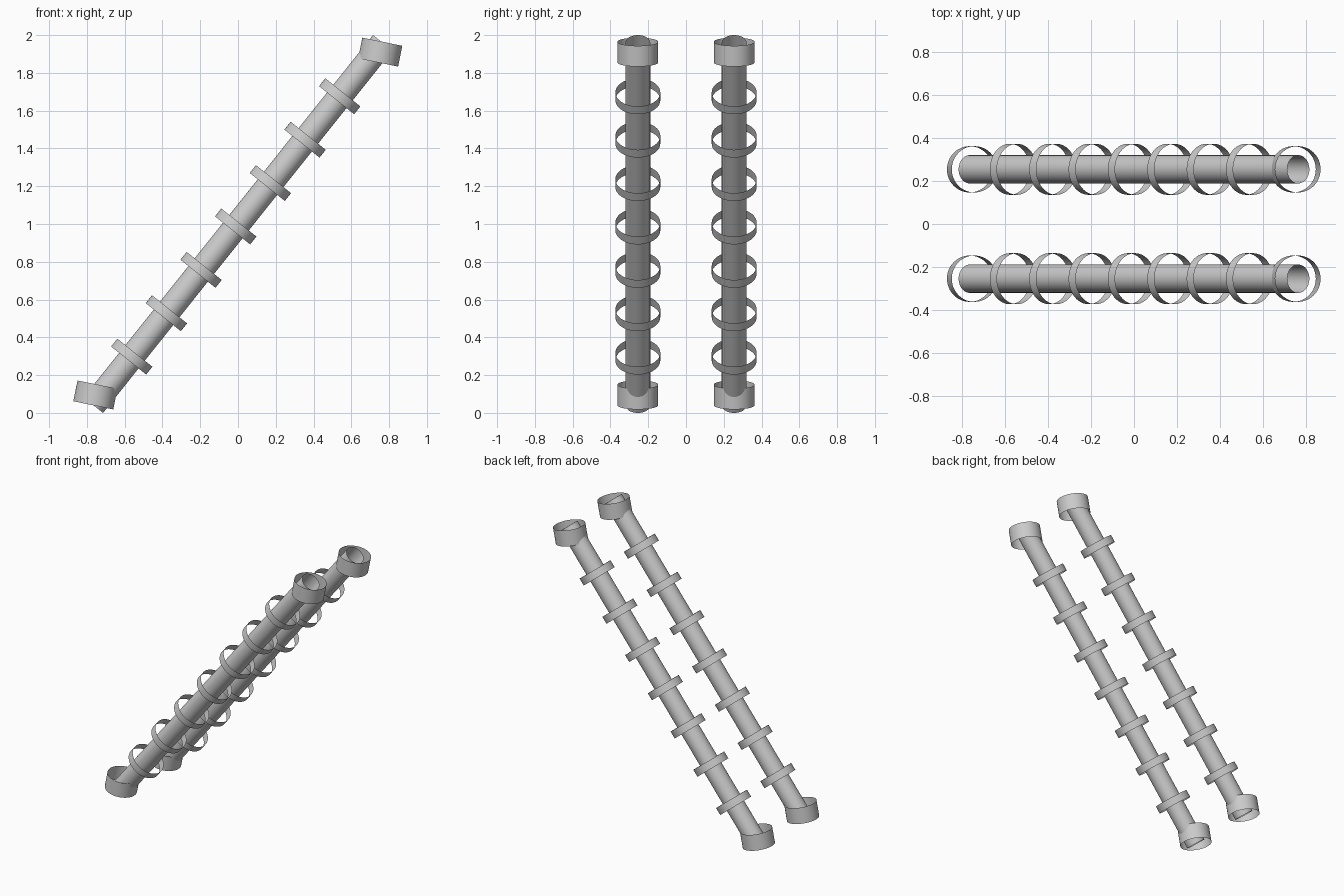
import bpy, bmesh, math
from mathutils import Vector, Matrix

if "Cube" in bpy.data.objects:
    bpy.data.objects.remove(bpy.data.objects["Cube"])

SEG = 48
LOW, HIGH = Vector((-0.766, 0, 0.041)), Vector((0.766, 0, 1.959))
AXIS = (HIGH - LOW).normalized()


def sleeve(name, center, axis, radius, length):
    """Open thin-walled cylinder around an axis lying in the xz plane."""
    mesh = bpy.data.meshes.new(name)
    bm = bmesh.new()
    bmesh.ops.create_cone(bm, cap_ends=False, segments=SEG,
                          radius1=radius, radius2=radius, depth=length)
    tilt = math.atan2(axis.x, axis.z)
    bm.transform(Matrix.Translation(center) @ Matrix.Rotation(tilt, 4, 'Y'))
    for f in bm.faces:
        f.smooth = True
    bm.to_mesh(mesh)
    bm.free()
    obj = bpy.data.objects.new(name, mesh)
    bpy.context.collection.objects.link(obj)
    return obj


for side, y in (("front", -0.255), ("back", 0.255)):
    off = Vector((0, y, 0))
    # long slanted tube
    sleeve(f"{side}_tube", (LOW + HIGH) / 2 + off, AXIS, 0.066, (HIGH - LOW).length)
    # evenly spaced loose rings along the tube
    for i in range(7):
        c = Vector((-0.012, 0, 0.987)) + AXIS * 0.294 * (i - 3)
        sleeve(f"{side}_ring_{i + 1}", c + off, AXIS, 0.119, 0.053)
    # wider, more upright end collars
    up = Vector((0.2, 0, 0.98))
    sleeve(f"{side}_lower_collar", Vector((-0.755, 0, 0.095)) + off, up, 0.108, 0.112)
    sleeve(f"{side}_upper_collar", Vector((0.753, 0, 1.910)) + off, up, 0.108, 0.112)
